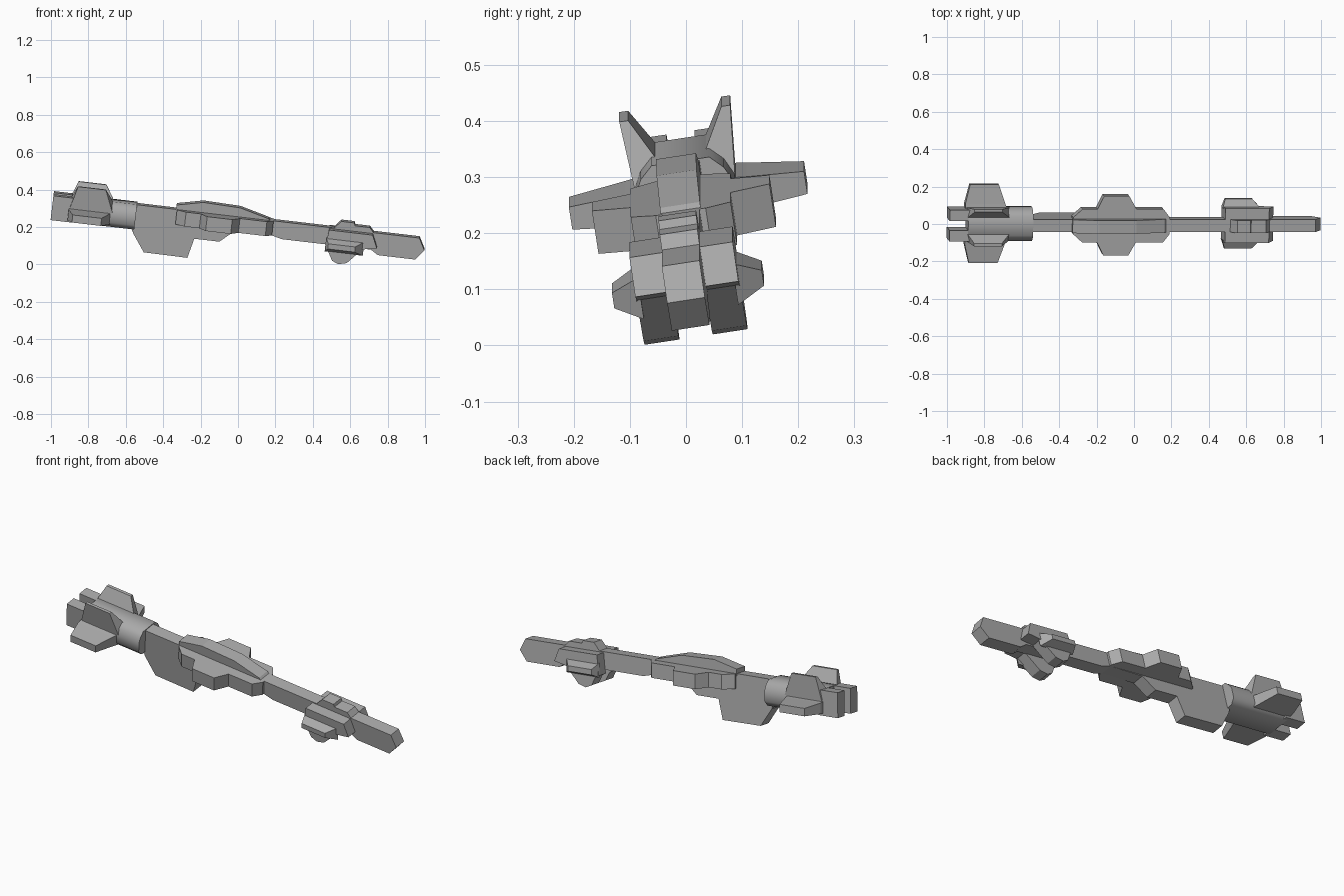
import bpy
import bmesh
from math import asin, radians
from mathutils import Matrix

if "Cube" in bpy.data.objects:
    bpy.data.objects.remove(bpy.data.objects["Cube"], do_unlink=True)

grey = bpy.data.materials.new("plain_grey")
grey.use_nodes = True
colour = (0.4, 0.4, 0.4, 1)
grey.diffuse_color = colour
grey.node_tree.nodes["Principled BSDF"].inputs["Base Color"].default_value = colour

# Whole craft is pitched nose down and rolled a little
TILT = (Matrix.Translation((0, 0, 0.198)) @ Matrix.Rotation(asin(0.117), 4, 'Y')
        @ Matrix.Rotation(radians(8.7), 4, 'X'))


def loft(name, ring_a, ring_b, mirror=False):
    """Solid between two matching rings, optionally mirrored left to right."""
    bm = bmesh.new()
    a = [bm.verts.new(p) for p in ring_a]
    b = [bm.verts.new(p) for p in ring_b]
    bm.faces.new(a)
    bm.faces.new(b)
    for i in range(len(a)):
        j = (i + 1) % len(a)
        bm.faces.new((a[i], a[j], b[j], b[i]))
    bmesh.ops.recalc_face_normals(bm, faces=bm.faces)
    mesh = bpy.data.meshes.new(name)
    bm.to_mesh(mesh)
    bm.free()
    mesh.materials.append(grey)
    obj = bpy.data.objects.new(name, mesh)
    bpy.context.collection.objects.link(obj)
    obj.matrix_world = TILT
    if mirror:
        mod = obj.modifiers.new("mirror", 'MIRROR')
        mod.use_axis = (False, True, False)
        mod.use_mirror_merge = False
    return obj


def side_plate(name, profile, y0, y1, mirror=False):
    return loft(name, [(x, y0, z) for x, z in profile],
                [(x, y1, z) for x, z in profile], mirror)


def flat_plate(name, outline, z0, z1, mirror=False):
    return loft(name, [(x, y, z0) for x, y in outline],
                [(x, y, z1) for x, y in outline], mirror)


def fin(name, root_x, root, tip_x, tip):
    """Tapered fin: each end spans an x range between two (y, z) edges."""
    def ring(xs, edges):
        (p, q), (r, s) = edges
        return [(xs[0], p, q), (xs[1], p, q), (xs[1], r, s), (xs[0], r, s)]
    return loft(name, ring(root_x, root), ring(tip_x, tip), True)


HALF = 0.034

# Long spine and nose
side_plate("spine", [(-0.56, 0.063), (0.76, 0.063), (0.76, -0.03), (0.24, -0.03),
                     (0.18, -0.015), (-0.02, -0.02), (-0.09, -0.083),
                     (-0.56, -0.083)], -HALF, HALF)
side_plate("nose", [(0.72, 0.063), (0.97, 0.063), (1.004, 0), (0.962, -0.055),
                    (0.76, -0.055), (0.72, -0.03)], -HALF, HALF)

# Lower fin and upper fairing on the spine
side_plate("lower_fin", [(-0.555, 0.06), (-0.2, 0.06), (-0.225, -0.083), (-0.25, -0.19),
                         (-0.485, -0.188), (-0.555, -0.09)], -HALF, HALF)
side_plate("upper_fairing", [(-0.34, 0.05), (-0.34, 0.087), (-0.2, 0.118), (0.0, 0.112),
                             (0.155, 0.072), (0.18, 0.05)], -0.036, 0.036)

# Stepped side wings
flat_plate("side_wing", [(-0.335, 0.0), (-0.335, 0.045), (-0.285, 0.09), (-0.205, 0.09),
                         (-0.17, 0.16), (-0.035, 0.16), (0.005, 0.09), (0.15, 0.09),
                         (0.185, 0.045), (0.185, 0.0)], -0.015, 0.063, True)

# Rounded tail body with a forked end
section = [(0.052, 0.067), (0.075, 0.045), (0.09, 0.015), (0.09, -0.04), (0.065, -0.067)]
section += [(-y, z) for y, z in reversed(section)]
tail = loft("tail_body", [(-0.9, y, z) for y, z in section],
            [(-0.55, y, z) for y, z in section])
side_plate("tail_prong", [(-1.0, 0.066), (-0.88, 0.066), (-0.88, -0.066),
                          (-1.0, -0.066)], 0.025, 0.085, True)

# Tail fins
fin("tail_upper_fin", (-0.905, -0.675), ((0.042, 0.06), (0.09, 0.01)),
    (-0.875, -0.725), ((0.084, 0.133), (0.1, 0.133)))
fin("tail_side_fin_root", (-0.91, -0.675), ((0.06, 0.012), (0.06, -0.055)),
    (-0.91, -0.695), ((0.11, 0.005), (0.11, -0.052)))
fin("tail_side_fin_tip", (-0.91, -0.695), ((0.11, 0.005), (0.11, -0.052)),
    (-0.885, -0.73), ((0.212, -0.005), (0.212, -0.046)))

# Forward pods with short fins
side_plate("forward_pod", [(0.485, 0.058), (0.72, 0.058), (0.75, -0.01), (0.675, -0.025),
                           (0.6, -0.108), (0.555, -0.12), (0.52, -0.105),
                           (0.495, -0.06), (0.475, -0.05)], 0.03, 0.093, True)
fin("forward_fin", (0.475, 0.68), ((0.085, 0.015), (0.085, -0.06)),
    (0.49, 0.635), ((0.135, -0.01), (0.135, -0.038)))

# Small blocks on top of the forward section
side_plate("sight_rear", [(0.5, 0.05), (0.545, 0.103), (0.615, 0.103), (0.635, 0.05)],
           -HALF, HALF)
side_plate("sight_front", [(0.62, 0.05), (0.62, 0.088), (0.7, 0.088), (0.735, 0.05)],
           -HALF, HALF)

# Soft shading on the tail body only
bpy.ops.object.select_all(action='DESELECT')
tail.select_set(True)
bpy.context.view_layer.objects.active = tail
bpy.ops.object.shade_smooth_by_angle(angle=radians(50))
